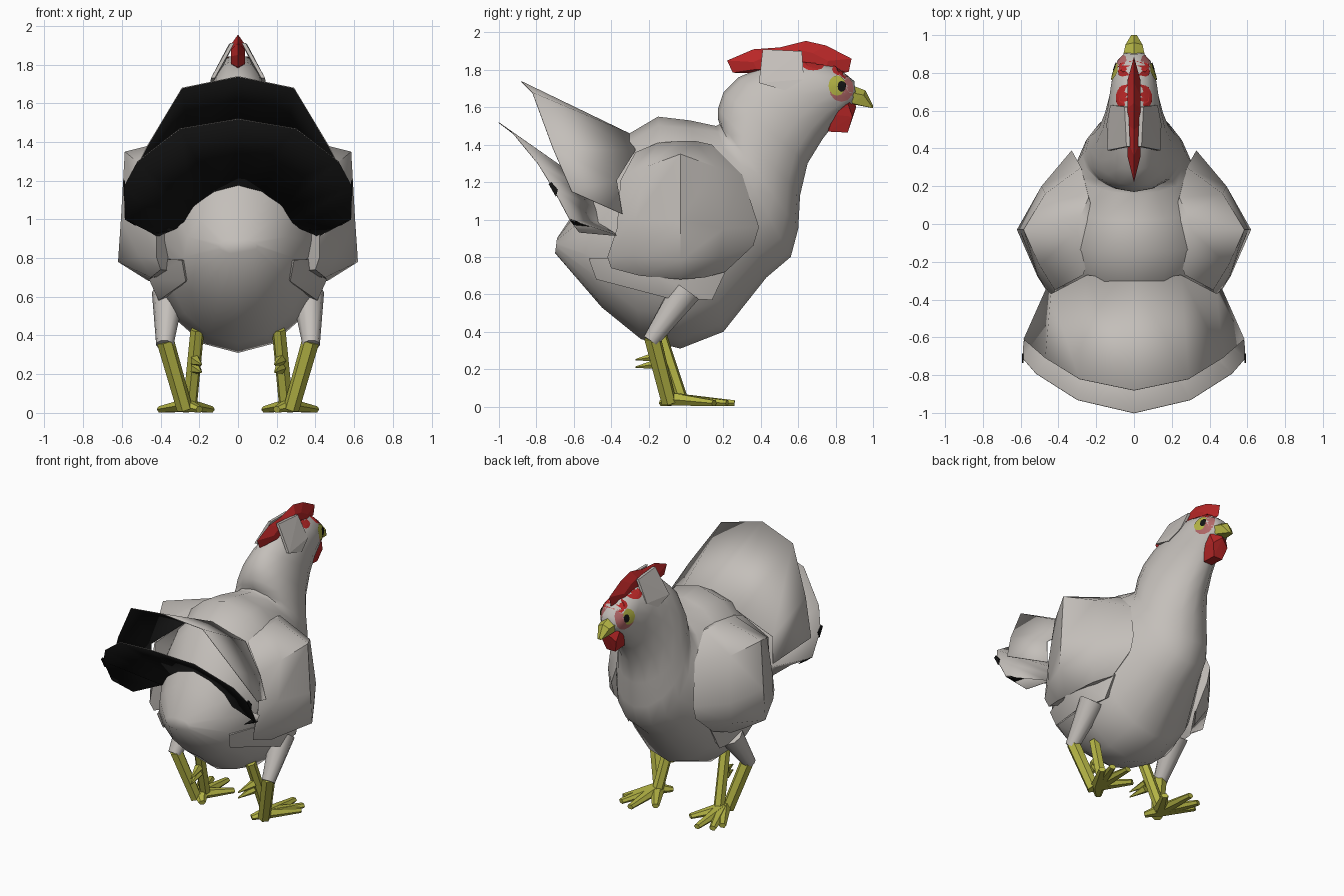
import bpy, bmesh
from math import sin, cos, pi, radians
from mathutils import Vector
from mathutils.bvhtree import BVHTree

cube = bpy.data.objects.get("Cube")
if cube:
    bpy.data.objects.remove(cube, do_unlink=True)


def material(name, r, g, b):
    m = bpy.data.materials.new(name)
    m.use_nodes = True
    m.diffuse_color = (r, g, b, 1)
    m.node_tree.nodes["Principled BSDF"].inputs["Base Color"].default_value = (r, g, b, 1)
    return m


WHITE = material("feather white", .55, .52, .49)
BLACK = material("black", .007, .007, .007)
RED = material("comb red", .48, .02, .02)
YELLOW = material("leg yellow", .46, .46, .06)
PINK = material("face pink", .45, .14, .14)
SIDES = (("left", 1), ("right", -1))


def add(name, bm, mats, smooth=40, closed=True):
    """Turn a bmesh into a shaded object."""
    if closed:
        bmesh.ops.recalc_face_normals(bm, faces=bm.faces)
    me = bpy.data.meshes.new(name)
    bm.to_mesh(me)
    bm.free()
    ob = bpy.data.objects.new(name, me)
    bpy.context.collection.objects.link(ob)
    for m in mats:
        me.materials.append(m)
    bpy.ops.object.select_all(action='DESELECT')
    ob.select_set(True)
    bpy.context.view_layer.objects.active = ob
    if smooth:
        bpy.ops.object.shade_smooth_by_angle(angle=radians(smooth))
    return ob


def loft(bm, rows, loop=True, caps=True):
    """Bridge equal rows of points with quads."""
    vs = [[bm.verts.new(p) for p in r] for r in rows]
    n = len(vs[0])
    for a, b in zip(vs, vs[1:]):
        for i in range(n if loop else n - 1):
            j = (i + 1) % n
            bm.faces.new((a[i], a[j], b[j], b[i]))
    if caps:
        bm.faces.new(vs[0])
        bm.faces.new(vs[-1])


def tube(bm, a, b, ra, rb, n=6, flat=1):
    """Tapered tube between two points."""
    a, b = Vector(a), Vector(b)
    q = (b - a).to_track_quat('Z', 'Y')
    ring = lambda c, r: [c + q @ Vector((r * cos(t), r * flat * sin(t), 0))
                         for t in (2 * pi * i / n for i in range(n))]
    loft(bm, [ring(a, ra), ring(b, rb)])


def hull(name, pts, mat, smooth=0):
    bm = bmesh.new()
    for p in pts:
        bm.verts.new(p)
    bmesh.ops.convex_hull(bm, input=bm.verts)
    return add(name, bm, [mat], smooth)


# Body, neck and head: each ring spans a back point and a belly point (y, z)
sections = [
    ((-.69, .9), (-.7, .82), .1), ((-.57, 1.08), (-.45, .53), .28),
    ((-.37, 1.42), (-.24, .36), .39), ((-.15, 1.55), (-.03, .31), .47),
    ((.02, 1.53), (.2, .4), .42), ((.16, 1.5), (.43, .69), .32),
    ((.18, 1.51), (.56, .8), .275), ((.17, 1.54), (.6, .95), .255),
    ((.17, 1.59), (.61, 1.13), .235), ((.2, 1.68), (.65, 1.3), .2),
    ((.28, 1.76), (.73, 1.43), .165), ((.42, 1.82), (.8, 1.52), .14),
    ((.62, 1.85), (.87, 1.59), .12), ((.8, 1.82), (.9, 1.62), .09),
    ((.9, 1.74), (.91, 1.64), .05)]
rows = []
for top, low, w in sections:
    ring = []
    for i in range(16):
        t = 2 * pi * i / 16
        k = (1 + cos(t)) / 2
        ring.append((w * sin(t), low[0] + (top[0] - low[0]) * k, low[1] + (top[1] - low[1]) * k))
    rows.append(ring)
bm = bmesh.new()
loft(bm, rows)
bmesh.ops.recalc_face_normals(bm, faces=bm.faces)
skin = BVHTree.FromBMesh(bm)
add("body", bm, [WHITE], 60)


# Face markings laid on the head
def patch(name, s, y, z, ry, rz, mat, lift, n=12):
    def on_skin(py, pz):
        hit, normal, _, _ = skin.ray_cast(Vector((s, py, pz)), Vector((-s, 0, 0)))
        if hit is None:
            hit, normal, _, _ = skin.find_nearest(Vector((s * .1, py, pz)))
        return hit + normal * lift
    bm = bmesh.new()
    rings = [[bm.verts.new(on_skin(y + f * ry * cos(t), z + f * rz * sin(t)))
              for t in (2 * pi * i / n for i in range(n))] for f in (.3, .65, 1)]
    bm.faces.new(rings[0])
    for a, b in zip(rings, rings[1:]):
        for i in range(n):
            j = (i + 1) % n
            bm.faces.new((a[j], a[i], b[i], b[j]))
    if s < 0:
        bmesh.ops.reverse_faces(bm, faces=bm.faces)
    add(name, bm, [mat], 40, closed=False)


for side, s in SIDES:
    patch(side + "_face", s, .83, 1.7, .065, .07, PINK, .003)
    patch(side + "_eye_ring", s, .805, 1.715, .045, .052, YELLOW, .006)
    patch(side + "_eye", s, .83, 1.71, .022, .028, BLACK, .009)
    patch(side + "_brow", s, .835, 1.8, .055, .035, RED, .005)
    patch(side + "_comb_base", s, .68, 1.825, .06, .03, RED, .004)

# Comb: a thin upright crest, wider through the middle
comb = [(.22, 1.85), (.25, 1.785), (.4, 1.78), (.6, 1.8), (.75, 1.76), (.87, 1.79),
        (.885, 1.86), (.75, 1.93), (.64, 1.955), (.5, 1.92), (.36, 1.91)]
bm = bmesh.new()
loft(bm, [[(x, .57 + (y - .57) * f, 1.83 + (z - 1.83) * f) for y, z in comb]
          for x, f in ((-.035, .6), (0, 1), (.035, .6))])
add("comb", bm, [RED], 0)

# Beak and wattle
beak = [(0, .88, 1.72), (0, .96, 1.69), (0, 1, 1.61), (0, .9, 1.615)]
wattle = [(0, .77, 1.57), (0, .91, 1.6), (0, .9, 1.64)]
for s in (1, -1):
    beak += [(s * .06, .88, 1.68), (s * .045, .95, 1.665), (s * .015, 1, 1.595),
             (s * .045, .89, 1.62)]
    wattle += [(s * .035, .76, 1.47), (s * .035, .865, 1.465), (s * .06, .89, 1.55),
               (s * .07, .865, 1.62), (s * .06, .79, 1.56)]
hull("beak", beak, YELLOW)
hull("wattle", wattle, RED)


# Tail: two layered fans, pale above and black beneath
def tail(name, outer, inner):
    mirror = lambda r: [(-x, y, z) for x, y, z in reversed(r[1:])] + r
    bm = bmesh.new()
    loft(bm, [mirror(inner), mirror(outer)], loop=False, caps=False)
    bm.normal_update()
    if sum(f.normal.z for f in bm.faces) < 0:
        bmesh.ops.reverse_faces(bm, faces=bm.faces)
    ob = add(name, bm, [WHITE, BLACK], 60, closed=False)
    mod = ob.modifiers.new("thickness", 'SOLIDIFY')
    mod.thickness, mod.offset, mod.material_offset = .004, -1, 1


tail("upper_tail",
     [(0, -.88, 1.74), (.29, -.82, 1.68), (.47, -.71, 1.38), (.585, -.61, 1.15)],
     [(0, -.3, 1.46), (.25, -.27, 1.37), (.44, -.37, 1.21), (.465, -.34, 1.03)])
tail("lower_tail",
     [(0, -1, 1.52), (.3, -.93, 1.47), (.52, -.79, 1.3), (.59, -.71, 1.17),
      (.585, -.62, 1), (.45, -.57, .93)],
     [(0, -.5, 1.17), (.12, -.5, 1.14), (.23, -.48, 1.06), (.27, -.46, .98),
      (.35, -.4, .94), (.42, -.35, .91)])

# Wings: rounded wedge with columns of points from front to back
columns = [
    [(.24, .14, 1.4), (.28, .3, 1.24), (.33, .39, .96), (.33, .36, .86), (.36, .21, .72)],
    [(.28, .05, 1.42), (.47, .16, 1.28), (.49, .2, .95), (.49, .18, .8), (.44, .1, .69)],
    [(.3, -.03, 1.42), (.585, -.03, 1.35), (.605, -.03, 1), (.62, -.03, .78), (.46, -.03, .68)],
    [(.28, -.15, 1.41), (.5, -.22, 1.28), (.51, -.27, 1), (.51, -.28, .81), (.45, -.25, .7)],
    [(.27, -.27, 1.36), (.42, -.35, 1.21), (.42, -.37, .95), (.42, -.42, .8), (.4, -.4, .74)],
    [(.18, -.03, z) for z in (1.4, 1.25, .96, .83, .72)]]
# Feathers under the wing, neck flaps and tail spots
flank = [(.29, -.52, .79), (.27, -.48, .68), (.46, -.15, .69), (.47, -.05, .8), (.37, .14, .57),
         (.41, -.1, .58), (.35, .22, .74), (.2, -.3, .8), (.2, .1, .7)]
flap = [(.04, .41, 1.91), (.05, .62, 1.9), (.125, .63, 1.75), (.145, .53, 1.69), (.14, .39, 1.73)]
spots = [[(.592, -.735, 1.19), (.592, -.72, 1.2), (.592, -.685, 1.16), (.592, -.695, 1.12)],
         [(.585, -.622, 1.003), (.53, -.603, .974), (.53, -.55, .967), (.57, -.58, .99)]]

for side, s in SIDES:
    flip = lambda pts: [(s * x, y, z) for x, y, z in pts]
    slab = lambda pts, t: flip(pts) + flip([(x - t, y, z) for x, y, z in pts])
    bm = bmesh.new()
    loft(bm, list(zip(*[flip(c) for c in columns])))
    add(side + "_wing", bm, [WHITE], 50)
    hull(side + "_flank", flip(flank), WHITE, 60)
    hull(side + "_neck_flap", slab(flap, .02), WHITE)
    for number, spot in zip(("upper", "lower"), spots):
        hull(f"{side}_{number}_tail_spot", slab(spot, .008), BLACK)

    # Thigh
    bm = bmesh.new()
    tube(bm, (s * .36, 0, .62), (s * .378, -.19, .35), .085, .045, 10)
    add(side + "_thigh", bm, [WHITE], 50)

    # Shanks and spurs
    bm = bmesh.new()
    tube(bm, (s * .375, -.18, .37), (s * .275, -.09, .02), .046, .042)
    tube(bm, (s * .21, -.155, .43), (s * .25, -.02, .02), .037, .038)
    for z in (.27, .23):
        tube(bm, (s * .22, -.14, z), (s * .19, -.27, z - .02), .03, .004, 5)
    add(side + "_leg", bm, [YELLOW], 30)

    # Toes
    bm = bmesh.new()
    for x, y in ((.27, .26), (.4, .15), (.14, .15), (.37, .22), (.2, -.13)):
        tube(bm, (s * .265, -.05, .038), (s * x, y, .018), .05, .024, 6, .75)
    add(side + "_foot", bm, [YELLOW], 30)
